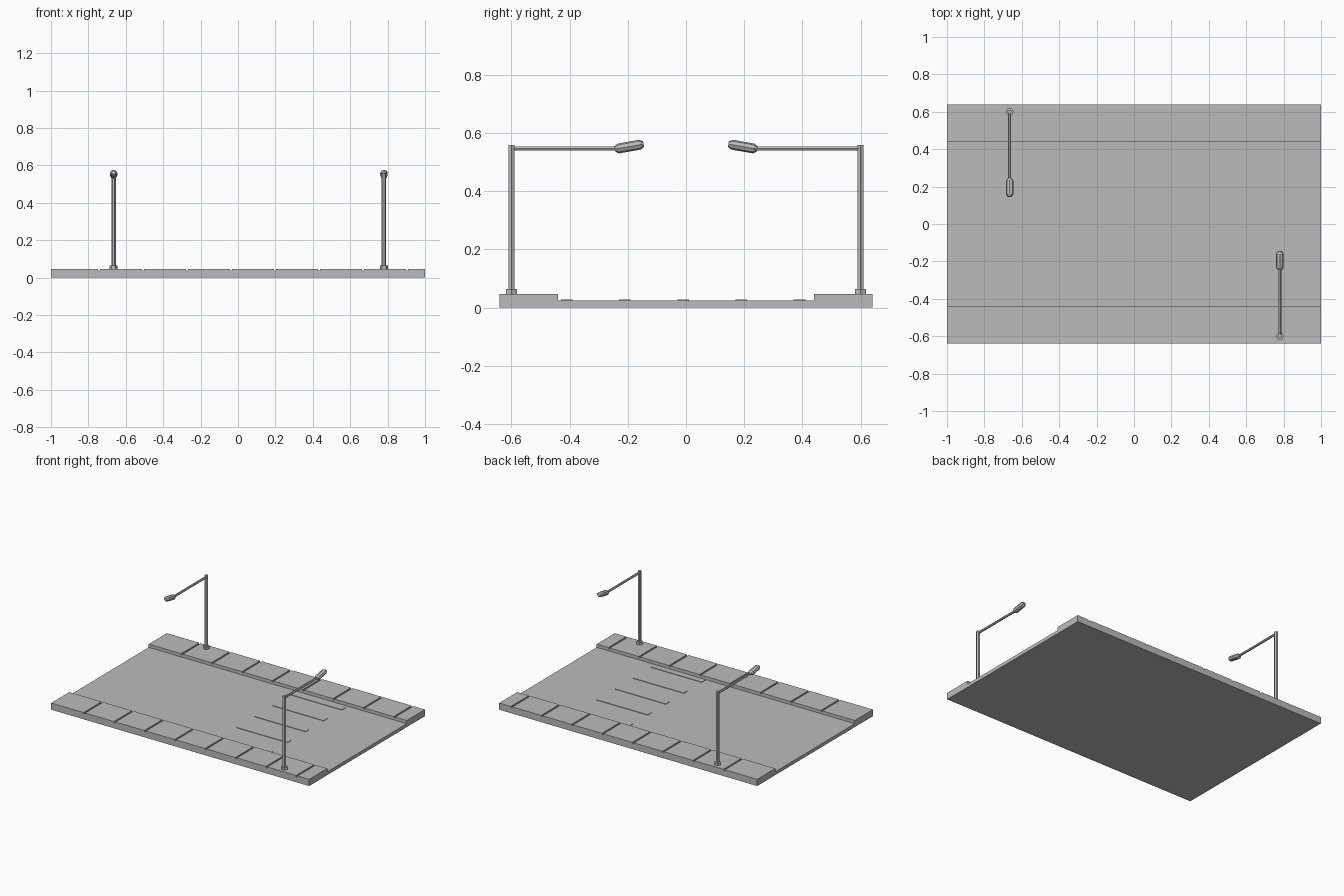
import bpy, bmesh, math
from mathutils import Matrix, Vector

if "Cube" in bpy.data.objects:
    bpy.data.objects.remove(bpy.data.objects["Cube"], do_unlink=True)

grey = bpy.data.materials.new("concrete_grey")
grey.use_nodes = True
grey.diffuse_color = (0.5, 0.5, 0.5, 1)
grey.node_tree.nodes["Principled BSDF"].inputs["Base Color"].default_value = (0.5, 0.5, 0.5, 1)

HALF_X, HALF_Y, CURB_Y = 1.0, 0.64, 0.44
ROAD_Z, WALK_Z = 0.024, 0.047


def finish(name, bm):
    bmesh.ops.recalc_face_normals(bm, faces=bm.faces)
    mesh = bpy.data.meshes.new(name)
    bm.to_mesh(mesh)
    bm.free()
    mesh.materials.append(grey)
    obj = bpy.data.objects.new(name, mesh)
    bpy.context.collection.objects.link(obj)
    return obj


def box(name, low, high):
    bm = bmesh.new()
    low, high = Vector(low), Vector(high)
    bmesh.ops.create_cube(bm, size=1, matrix=Matrix.Translation((low + high) / 2)
                          @ Matrix.Diagonal((*(high - low), 1)))
    return finish(name, bm)


def lathe(name, profile, place, sides=6):
    """Faceted solid around local z, from (height, radius) pairs."""
    bm = bmesh.new()
    rings = []
    for h, r in profile:
        angles = [math.tau * i / sides for i in range(sides)]
        rings.append([bm.verts.new(place @ Vector((r * math.cos(a), r * math.sin(a), h)))
                      for a in angles])
    for a, b in zip(rings, rings[1:]):
        for i in range(sides):
            j = (i + 1) % sides
            bm.faces.new((a[i], a[j], b[j], b[i]))
    bm.faces.new(rings[0])
    bm.faces.new(rings[-1])
    return finish(name, bm)


def sidewalk(name, y0, y1):
    """Slab with evenly spaced joints cut across its top."""
    half, depth = 0.006, 0.008
    top = [(-HALF_X, WALK_Z)]
    for i in range(8):
        x = -0.743 + 0.2353 * i
        top += [(x - half, WALK_Z), (x - half, WALK_Z - depth),
                (x + half, WALK_Z - depth), (x + half, WALK_Z)]
    top += [(HALF_X, WALK_Z), (HALF_X, 0), (-HALF_X, 0)]
    bm = bmesh.new()
    face = bm.faces.new([bm.verts.new((x, y0, z)) for x, z in top])
    side = bmesh.ops.extrude_face_region(bm, geom=[face])
    moved = [v for v in side["geom"] if isinstance(v, bmesh.types.BMVert)]
    bmesh.ops.translate(bm, verts=moved, vec=(0, y1 - y0, 0))
    return finish(name, bm)


def street_lamp(name, x, sign):
    """Pole at the outer edge, with the arm reaching over the road."""
    foot = Matrix.Translation((x, sign * 0.6, 0))
    lathe(name + "_base", [(WALK_Z - 0.002, 0.022), (0.064, 0.022)], foot)
    lathe(name + "_pole", [(WALK_Z, 0.012), (0.559, 0.012)], foot)
    # Local z of the arm and head points inward over the road
    inward = Matrix.Rotation(sign * math.pi / 2, 4, "X")
    arm = Matrix.Translation((x, sign * 0.6, 0.546)) @ inward
    lathe(name + "_arm", [(0, 0.008), (0.37, 0.008)], arm)
    tilt = Matrix.Rotation(-sign * math.radians(10), 4, "X")
    head = (Matrix.Translation((x, sign * 0.195, 0.553)) @ tilt @ inward
            @ Matrix.Diagonal((1, 0.85, 1, 1)))
    lathe(name + "_head", [(-0.05, 0.011), (-0.038, 0.02),
                           (0.038, 0.02), (0.05, 0.011)], head, 8)


# Road and sidewalks
box("road", (-HALF_X, -CURB_Y, 0), (HALF_X, CURB_Y, ROAD_Z))
sidewalk("front_sidewalk", -HALF_Y, -CURB_Y)
sidewalk("back_sidewalk", CURB_Y, HALF_Y)

# Raised crossing bars
for i in range(5):
    y = -0.41 + 0.2 * i
    box(f"crossing_bar_{i + 1}", (0.15, y - 0.02, ROAD_Z - 0.002), (0.545, y + 0.02, 0.0275))

# Street lamps
street_lamp("back_lamp", -0.665, 1)
street_lamp("front_lamp", 0.78, -1)
